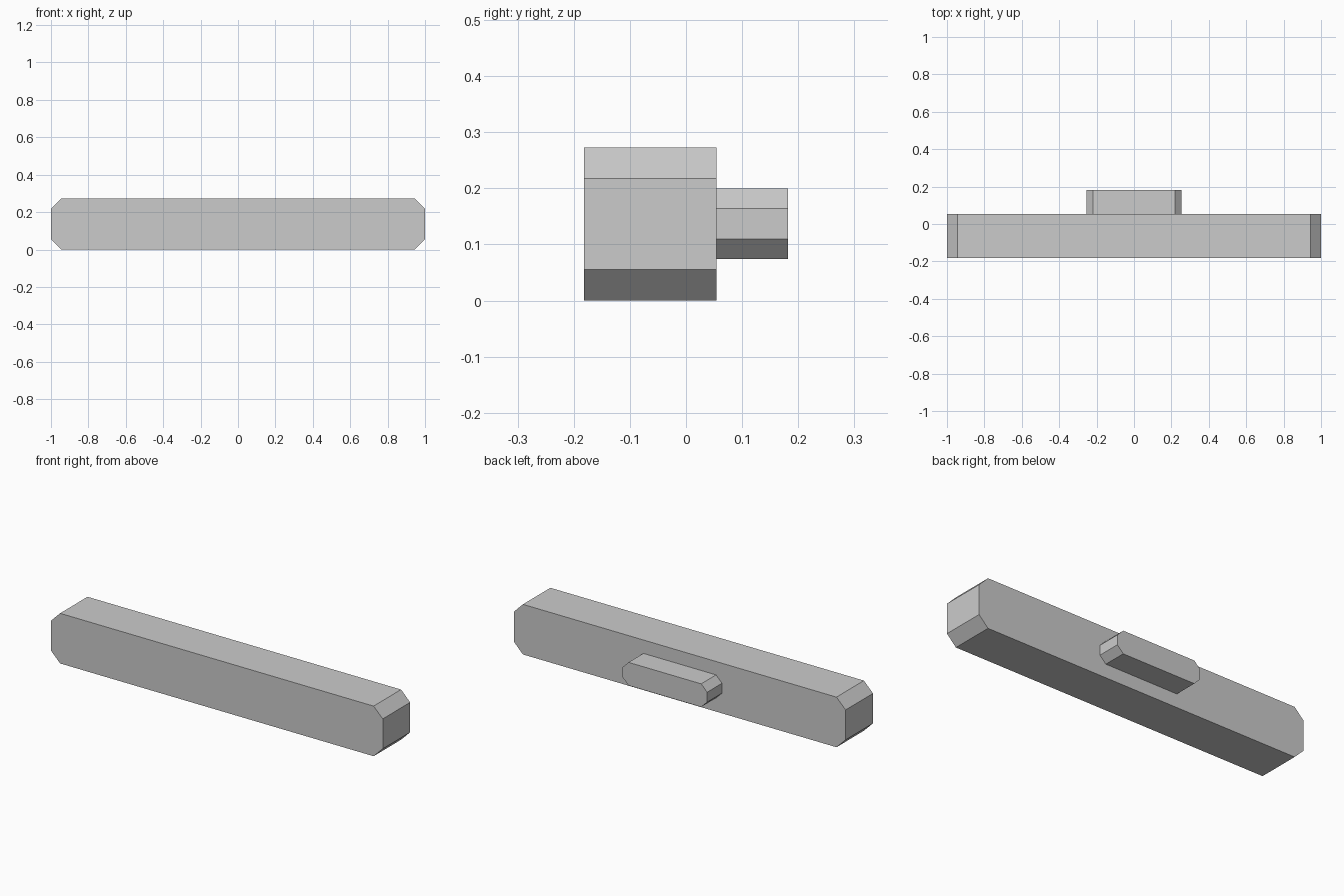
import bpy
import bmesh

if "Cube" in bpy.data.objects:
    bpy.data.objects.remove(bpy.data.objects["Cube"])

grey = bpy.data.materials.new("light grey")
grey.diffuse_color = (0.6, 0.6, 0.6, 1)
grey.use_nodes = True
grey.node_tree.nodes["Principled BSDF"].inputs["Base Color"].default_value = grey.diffuse_color


def chamfered_bar(name, half_x, y0, y1, z0, z1, cut):
    """Octagonal front profile extruded from y0 back to y1."""
    profile = [(half_x - cut, z0), (half_x, z0 + cut), (half_x, z1 - cut), (half_x - cut, z1)]
    profile += [(-x, z) for x, z in reversed(profile)]
    bm = bmesh.new()
    face = bm.faces.new([bm.verts.new((x, y0, z)) for x, z in profile])
    extruded = bmesh.ops.extrude_face_region(bm, geom=[face], use_keep_orig=True)
    moved = [v for v in extruded["geom"] if isinstance(v, bmesh.types.BMVert)]
    bmesh.ops.translate(bm, verts=moved, vec=(0, y1 - y0, 0))
    bmesh.ops.recalc_face_normals(bm, faces=bm.faces)
    mesh = bpy.data.meshes.new(name)
    bm.to_mesh(mesh)
    bm.free()
    mesh.materials.append(grey)
    obj = bpy.data.objects.new(name, mesh)
    bpy.context.collection.objects.link(obj)
    return obj


# Long front bar with cut corners
chamfered_bar("handle_bar", 1.0, -0.182, 0.054, 0.0, 0.273, 0.055)

# Short mounting block behind it
chamfered_bar("mounting_block", 0.255, 0.054, 0.182, 0.074, 0.2, 0.036)
